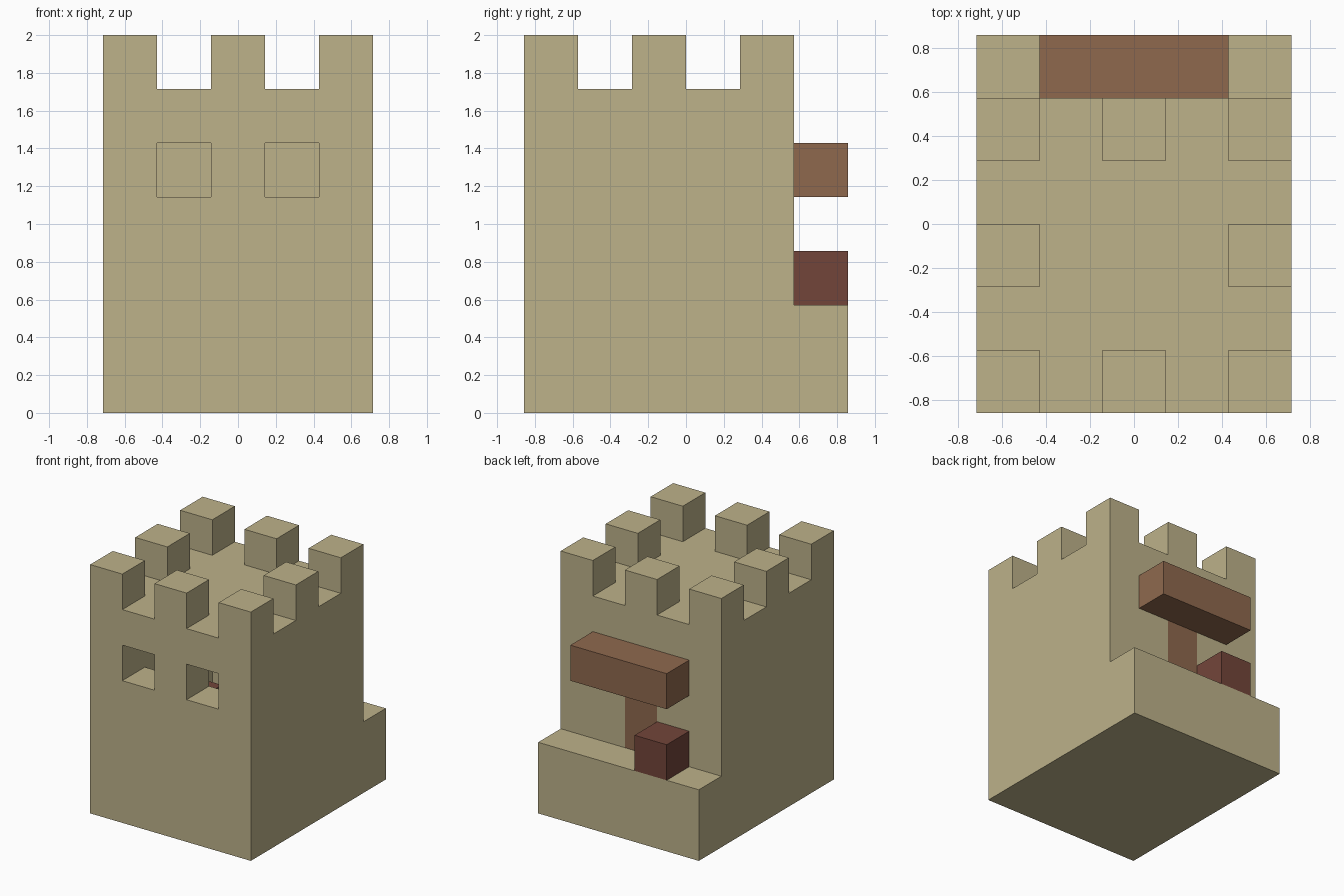
import bpy
import bmesh
from itertools import product
from math import radians
from mathutils import Vector

cube = bpy.data.objects.get("Cube")
if cube:
    bpy.data.objects.remove(cube, do_unlink=True)

UNIT = 2 / 7                       # edge of one block
ORIGIN = Vector((-2.5, -3, 0))     # corner of block (0, 0, 0)


def material(name, colour):
    mat = bpy.data.materials.new(name)
    mat.use_nodes = True
    mat.diffuse_color = (*colour, 1)
    bsdf = mat.node_tree.nodes["Principled BSDF"]
    bsdf.inputs["Base Color"].default_value = (*colour, 1)
    bsdf.inputs["Roughness"].default_value = 0.9
    return mat


def blocks(xs, ys, zs):
    """Set of block positions filling a box."""
    return set(product(xs, ys, zs))


def build(name, filled, mat):
    """Join blocks into one clean shell, keeping only the exposed faces."""
    bm = bmesh.new()
    for cell in filled:
        centre = ORIGIN + Vector(cell) + Vector((0.5, 0.5, 0.5))
        for axis, sign in product(range(3), (-1, 1)):
            step = Vector((0, 0, 0))
            step[axis] = sign
            if tuple(int(c + s) for c, s in zip(cell, step)) in filled:
                continue
            u = Vector((0, 0, 0))
            u[(axis + 1) % 3] = 0.5
            v = step.cross(u)
            mid = centre + step / 2
            corners = (mid - u - v, mid + u - v, mid + u + v, mid - u + v)
            bm.faces.new([bm.verts.new(c * UNIT) for c in corners])
    bmesh.ops.remove_doubles(bm, verts=bm.verts, dist=0.001)
    bmesh.ops.dissolve_limit(bm, angle_limit=radians(1),
                             verts=bm.verts, edges=bm.edges)
    bmesh.ops.recalc_face_normals(bm, faces=bm.faces)
    mesh = bpy.data.meshes.new(name)
    bm.to_mesh(mesh)
    bm.free()
    mesh.materials.append(mat)
    obj = bpy.data.objects.new(name, mesh)
    bpy.context.collection.objects.link(obj)


stone = material("sandstone", (0.509, 0.445, 0.254))
wood = material("brown wood", (0.275, 0.141, 0.076))
red = material("dark red", (0.171, 0.060, 0.042))

# Hollow keep with a flat roof
walls = blocks(range(5), range(5), range(6))
room = blocks((1, 2, 3), (1, 2, 3), (2, 3, 4))
windows = blocks((1, 3), (0,), (4,))
door = blocks((2,), (4,), (2, 3))

# Battlements round the roof edge and the step behind the keep
battlements = blocks((0, 2, 4), (0, 2, 4), (6,)) - {(2, 2, 6)}
back_step = blocks(range(5), (5,), (0, 1))

build("keep", (walls - room - windows - door) | battlements | back_step, stone)

# Wooden parts on the back
build("door", door, wood)
build("canopy", blocks((1, 2, 3), (5,), (4,)), wood)

# Red blocks on the step and inside the room
build("step_chest", {(1, 5, 2)}, red)
build("room_chest", {(1, 2, 2)}, red)
